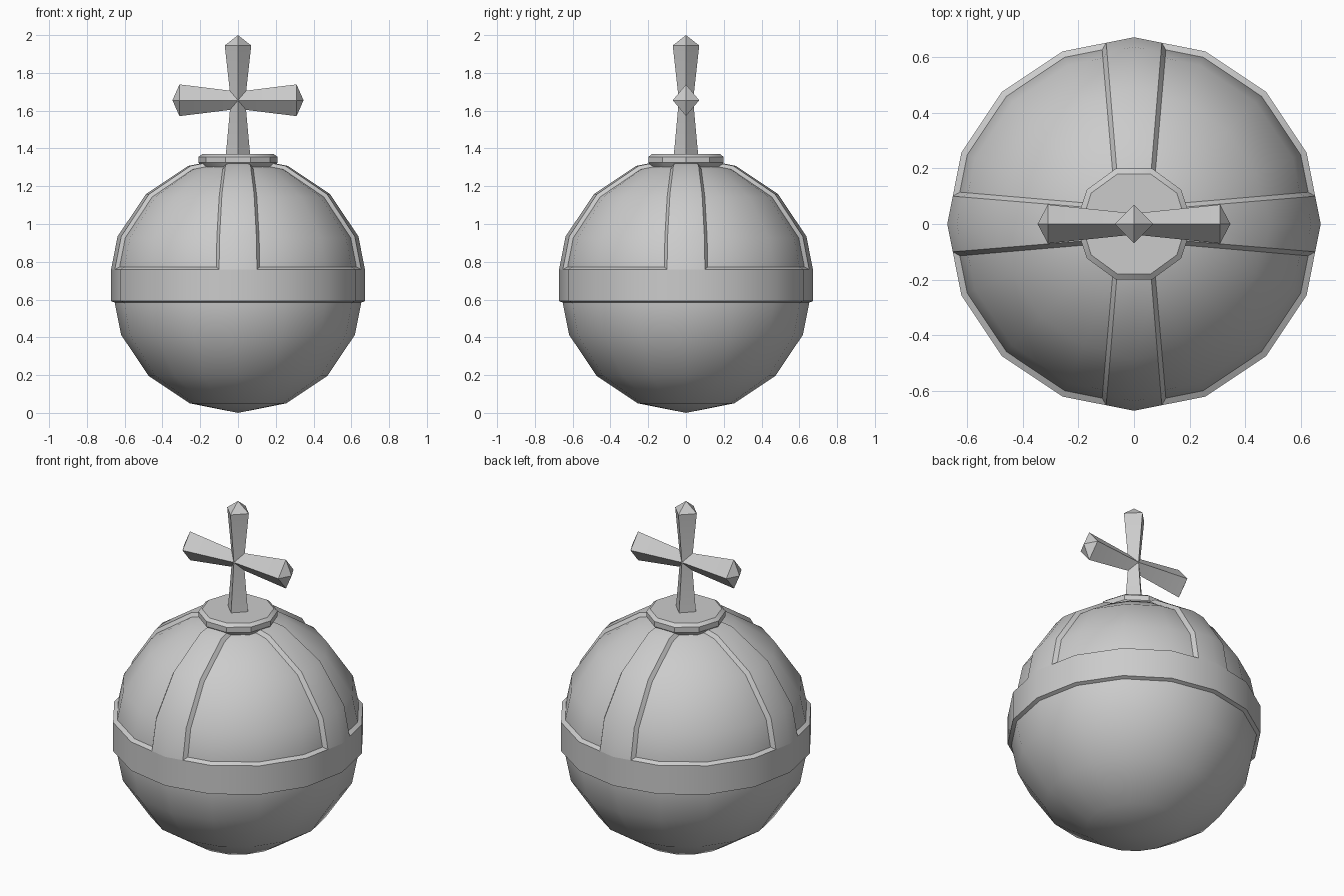
import bpy, bmesh, math
from mathutils import Matrix, Vector

cube = bpy.data.objects.get("Cube")
if cube:
    bpy.data.objects.remove(cube)

R = 0.67        # sphere radius, also the height of its centre
RAISE = 0.02    # height of the raised trim

metal = bpy.data.materials.new("grey_metal")
metal.use_nodes = True
grey = (0.6, 0.6, 0.6, 1)
metal.diffuse_color = grey
metal.node_tree.nodes["Principled BSDF"].inputs["Base Color"].default_value = grey


def finish(name, bm):
    bmesh.ops.recalc_face_normals(bm, faces=bm.faces)
    mesh = bpy.data.meshes.new(name)
    bm.to_mesh(mesh)
    bm.free()
    mesh.materials.append(metal)
    obj = bpy.data.objects.new(name, mesh)
    bpy.context.collection.objects.link(obj)
    bpy.ops.object.select_all(action='DESELECT')
    obj.select_set(True)
    bpy.context.view_layer.objects.active = obj
    bpy.ops.object.shade_smooth_by_angle(angle=math.radians(30))
    return obj


def lathe(name, profile, sides, closed=False, matrix=None):
    """Turn (radius, height) points round z; open ends are capped."""
    bm = bmesh.new()
    rings = []
    for r, z in profile:
        count = sides if r > 0 else 1
        rings.append([bm.verts.new((r * math.cos(math.tau * i / sides),
                                    r * math.sin(math.tau * i / sides), z))
                      for i in range(count)])
    pairs = list(zip(rings, rings[1:]))
    if closed:
        pairs.append((rings[-1], rings[0]))
    for a, b in pairs:
        for i in range(sides):
            j = (i + 1) % sides
            quad = [a[i % len(a)], a[j % len(a)], b[j % len(b)], b[i % len(b)]]
            bm.faces.new(list(dict.fromkeys(quad)))
    if not closed:
        for ring in (rings[0], rings[-1]):
            if len(ring) > 2:
                bm.faces.new(ring)
    if matrix:
        bm.transform(matrix)
    return finish(name, bm)


# Sphere, with the equator ring split in two below the band
ring_angles = [math.radians(22.5 * k) for k in (1, 2, 3)]
upper = [(0.652, R + 0.09)]
upper += [(R * math.cos(a), R + R * math.sin(a)) for a in ring_angles]
upper.append((0, 2 * R))
lower = [(r, 2 * R - z) for r, z in reversed(upper)]
lathe("orb", lower + upper, 16)

# Raised band with chamfered edges
lathe("equator_band", [(0.64, 0.578), (0.672, 0.592), (0.672, 0.76),
                       (0.645, 0.775)], 16, closed=True)

# Four raised ribs following the facets of the sphere
out = R + RAISE
path = [(0.672, 0.76)]
path += [(out * math.cos(a), R + out * math.sin(a)) for a in ring_angles]
path.append((0.15, 1.33))
slope = math.tan(math.radians(11.25))


def rib(name, turn):
    bm = bmesh.new()
    rows = []
    for r, z in path:
        w = 0.045 + 0.082 * r
        sink = 1 - (RAISE + 0.003) / out
        foot_r, foot_z = r * sink, R + (z - R) * sink
        row = []
        for x, rr, zz in ((-w - 0.017, foot_r, foot_z), (-w, r, z), (0, r, z),
                          (w, r, z), (w + 0.017, foot_r, foot_z)):
            row.append(bm.verts.new((x, abs(x) * slope - rr, zz)))
        rows.append(row)
    for a, b in zip(rows, rows[1:]):
        for i in range(5):
            j = (i + 1) % 5
            bm.faces.new((a[i], a[j], b[j], b[i]))
    bm.faces.new(rows[0])
    bm.faces.new(rows[-1])
    bm.transform(Matrix.Rotation(turn, 4, 'Z'))
    finish(name, bm)


for k, side in enumerate(("front", "left", "back", "right")):
    rib(side + "_rib", k * math.pi / 2)

# Ten-sided collar
lathe("collar", [(0.19, 1.3), (0.21, 1.325), (0.21, 1.355), (0.19, 1.37)], 10)

# Flared diamond-section cross
lathe("cross_upright", [(0.065, 1.36), (0.038, 1.655), (0.07, 1.945), (0, 2)], 4)
lay = (Matrix.Translation(Vector((0, 0, 1.655))) @ Matrix.Rotation(math.pi / 2, 4, 'Y')
       @ Matrix.Diagonal((1.2, 1, 1, 1)))
lathe("cross_bar", [(0, -0.347), (0.07, -0.31), (0.038, 0), (0.07, 0.31), (0, 0.347)],
      4, matrix=lay)
